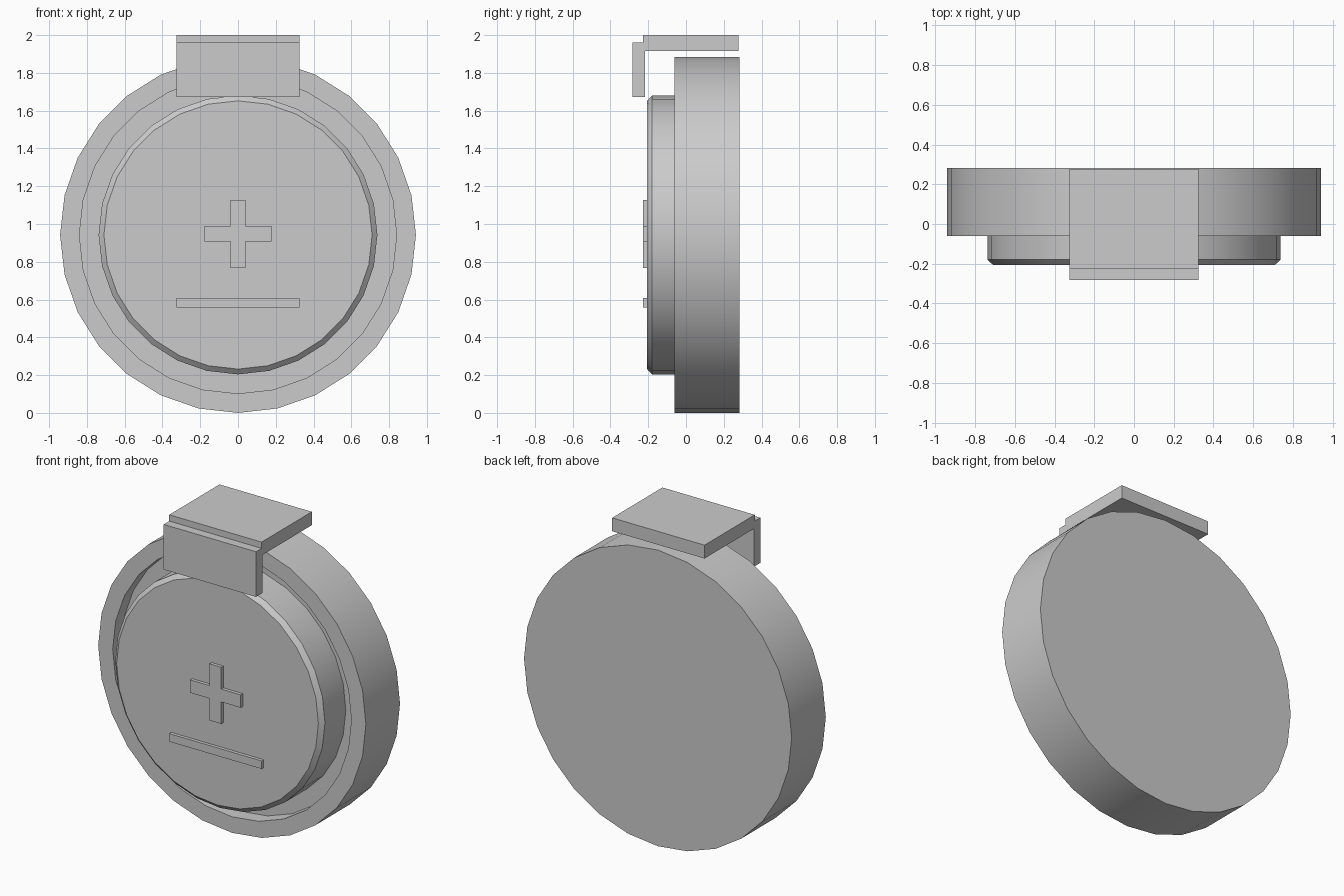
import bpy, bmesh, math

SIDES = 28
CENTRE_Z = 0.942

default = bpy.data.objects.get("Cube")
if default:
    bpy.data.objects.remove(default, do_unlink=True)

grey = bpy.data.materials.new("light grey")
grey.use_nodes = True
colour = (0.6, 0.6, 0.6, 1)
grey.diffuse_color = colour
grey.node_tree.nodes["Principled BSDF"].inputs["Base Color"].default_value = colour


def finish(name, bm, smooth=False):
    bmesh.ops.recalc_face_normals(bm, faces=bm.faces)
    mesh = bpy.data.meshes.new(name)
    bm.to_mesh(mesh)
    bm.free()
    mesh.materials.append(grey)
    obj = bpy.data.objects.new(name, mesh)
    bpy.context.collection.objects.link(obj)
    if smooth:
        bpy.ops.object.select_all(action='DESELECT')
        obj.select_set(True)
        bpy.context.view_layer.objects.active = obj
        bpy.ops.object.shade_smooth_by_angle(angle=math.radians(30))
    return obj


def turned(name, profile):
    """Turn (radius, y) points about the y axis and cap both ends."""
    bm = bmesh.new()
    rings = []
    for r, y in profile:
        angles = [2 * math.pi * i / SIDES for i in range(SIDES)]
        rings.append([bm.verts.new((r * math.sin(a), y, CENTRE_Z + r * math.cos(a)))
                      for a in angles])
    for a, b in zip(rings, rings[1:]):
        for i in range(SIDES):
            j = (i + 1) % SIDES
            bm.faces.new((a[i], a[j], b[j], b[i]))
    bm.faces.new(rings[0])
    bm.faces.new(rings[-1])
    return finish(name, bm, smooth=True)


def plate(name, outline, y0, y1):
    """Extrude an (x, z) outline from y0 to y1."""
    bm = bmesh.new()
    face = bm.faces.new([bm.verts.new((x, y0, z)) for x, z in outline])
    ext = bmesh.ops.extrude_face_region(bm, geom=[face])
    moved = [v for v in ext["geom"] if isinstance(v, bmesh.types.BMVert)]
    bmesh.ops.translate(bm, verts=moved, vec=(0, y1 - y0, 0))
    return finish(name, bm)


def rect(half_x, z0, z1):
    return [(-half_x, z0), (half_x, z0), (half_x, z1), (-half_x, z1)]


# Round holder with a shallow front recess
FLOOR = 0.03
turned("holder", [(0.942, 0.283), (0.942, -0.06), (0.84, -0.06), (0.84, FLOOR)])

# Chamfered disc seated in the recess
turned("cell", [(0.738, FLOOR), (0.738, -0.18), (0.71, -0.206)])

# Raised plus mark: one quarter of the outline, rotated through the four corners
a, w, h = 0.041, 0.178, 0.18
plus = [(a, h), (a, a), (w, a),
        (w, -a), (a, -a), (a, -h),
        (-a, -h), (-a, -a), (-w, -a),
        (-w, a), (-a, a), (-a, h)]
plate("plus_mark", [(x, z + 0.948) for x, z in plus], -0.227, -0.204)

# Raised bar below the plus
plate("minus_bar", rect(0.325, 0.557, 0.608), -0.227, -0.204)

# Contact clip: top plate and hanging front plate
plate("clip_top", rect(0.325, 1.915, 2.0), -0.227, 0.278)
plate("clip_front", rect(0.325, 1.673, 1.96), -0.283, -0.217)
